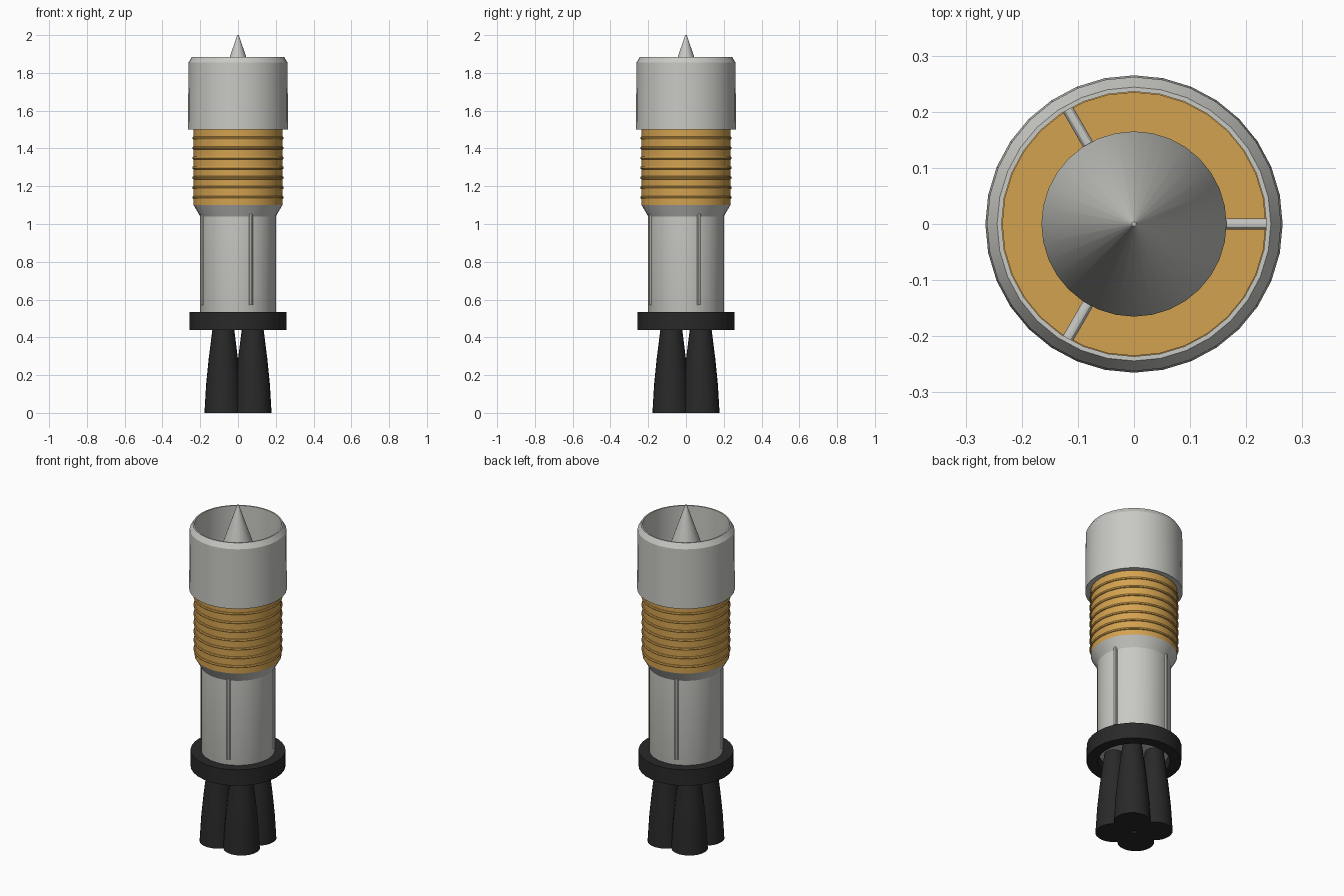
import bpy, math
from mathutils import Vector

default = bpy.data.objects.get("Cube")
if default:
    bpy.data.objects.remove(default, do_unlink=True)


def material(name, rgb):
    m = bpy.data.materials.new(name)
    m.use_nodes = True
    m.diffuse_color = (*rgb, 1)
    m.node_tree.nodes["Principled BSDF"].inputs["Base Color"].default_value = (*rgb, 1)
    return m


GREY = material("light grey metal", (0.58, 0.58, 0.55))
GOLD = material("golden orange", (0.65, 0.36, 0.08))
BLACK = material("charcoal black", (0.022, 0.022, 0.022))


def finish(ob, name, mat, smooth=True):
    ob.name = name
    ob.data.materials.append(mat)
    if smooth:
        bpy.ops.object.select_all(action="DESELECT")
        ob.select_set(True)
        bpy.context.view_layer.objects.active = ob
        bpy.ops.object.shade_smooth_by_angle(angle=math.radians(30))
    return ob


def lathe(name, profile, mat, sides=32, turn=0, at=(0, 0, 0), closed=False):
    """Spin (radius, height) points round z; closed joins last to first, else ends are capped."""
    verts, faces = [], []
    for r, z in profile:
        for i in range(sides):
            a = turn + math.tau * i / sides
            verts.append((r * math.cos(a), r * math.sin(a), z))
    n = len(profile)
    for k in range(n if closed else n - 1):
        lo, hi = k * sides, (k + 1) % n * sides
        for i in range(sides):
            j = (i + 1) % sides
            faces.append((lo + i, lo + j, hi + j, hi + i))
    if not closed:
        faces.append(tuple(reversed(range(sides))))
        faces.append(tuple(range((n - 1) * sides, n * sides)))
    mesh = bpy.data.meshes.new(name)
    mesh.from_pydata(verts, [], faces)
    ob = bpy.data.objects.new(name, mesh)
    bpy.context.collection.objects.link(ob)
    ob.location = at
    return finish(ob, name, mat)


def rod(name, start, end, radius, mat):
    a, b = Vector(start), Vector(end)
    bpy.ops.mesh.primitive_cylinder_add(vertices=12, radius=radius, depth=(b - a).length,
                                        location=(a + b) / 2)
    ob = bpy.context.object
    ob.rotation_euler = (b - a).to_track_quat("Z", "Y").to_euler()
    return finish(ob, name, mat)


# Open intake cowl with a bevelled lip
lathe("intake_cowl", [(0.236, 1.5), (0.265, 1.5), (0.262, 1.855), (0.244, 1.885), (0.236, 1.885)],
      GREY, closed=True)

# Central spike and its three radial struts
lathe("intake_spike", [(0.165, 1.49), (0.165, 1.53), (0.004, 2.0)], GREY)
for i in range(3):
    a = math.tau * i / 3
    c, s = math.cos(a), math.sin(a)
    rod(f"intake_strut_{i + 1}", (0.15 * c, 0.15 * s, 1.515), (0.245 * c, 0.245 * s, 1.515),
        0.01, GREY)

# Ribbed middle section
lathe("middle_drum", [(0.235, 1.1), (0.235, 1.502)], GOLD)
for i in range(7):
    bpy.ops.mesh.primitive_torus_add(major_radius=0.233, minor_radius=0.009, major_segments=32,
                                     minor_segments=8, location=(0, 0, 1.14 + 0.0525 * i))
    finish(bpy.context.object, f"drum_rib_{i + 1}", GOLD)

# Lower casing with flared shoulder
lathe("lower_casing", [(0.19, 0.49), (0.2, 0.53), (0.2, 1.04), (0.235, 1.1)], GREY)

# Pointed pipes running up the casing
for i in range(4):
    a = math.radians(20 + 90 * i)
    lathe(f"casing_pipe_{i + 1}", [(0.012, 0.57), (0.012, 1.05), (0.002, 1.08)], GREY, sides=10,
          at=(0.197 * math.cos(a), 0.197 * math.sin(a), 0))

# Base collar, hollow underneath
lathe("base_collar", [(0.195, 0.44), (0.257, 0.44), (0.257, 0.535), (0.195, 0.535)],
      BLACK, closed=True)

# Four flared nozzles
bell = [(0.1, 0), (0.091, 0.15), (0.077, 0.29), (0.058, 0.44), (0.05, 0.5)]
for i in range(4):
    a = math.radians(45 + 90 * i)
    lathe(f"nozzle_{i + 1}", bell, BLACK, sides=24,
          at=(0.11 * math.cos(a), 0.11 * math.sin(a), 0))
